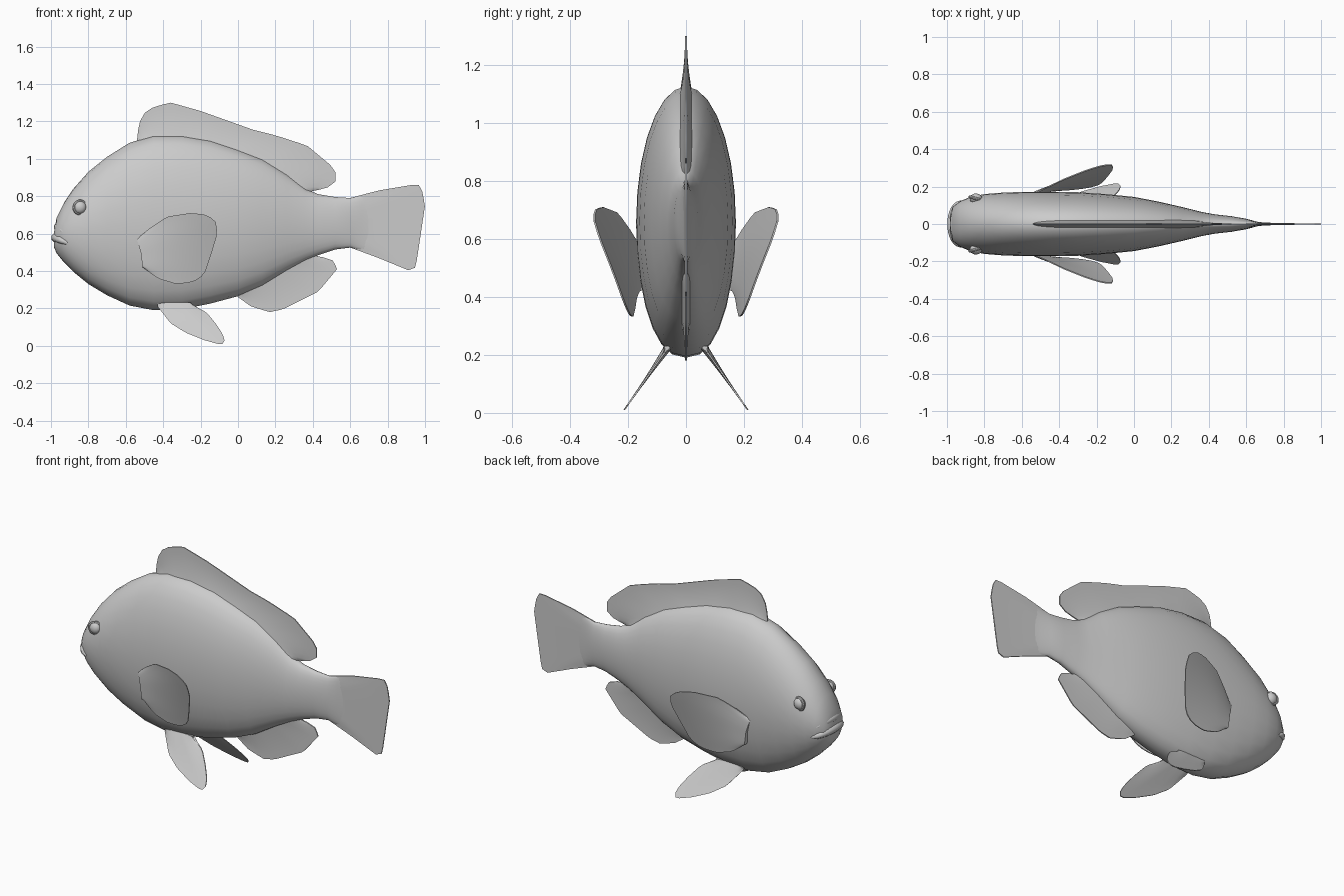
import bpy, bmesh, math
from mathutils import Vector

cube = bpy.data.objects.get("Cube")
if cube:
    bpy.data.objects.remove(cube, do_unlink=True)

grey = bpy.data.materials.new("plain grey")
grey.use_nodes = True
COLOUR = (0.6, 0.6, 0.6, 1)
grey.diffuse_color = COLOUR
grey.node_tree.nodes["Principled BSDF"].inputs["Base Color"].default_value = COLOUR


def finish(obj, angle=35):
    """Give the part its colour and soft shading with sharp edges kept."""
    obj.data.materials.append(grey)
    bpy.ops.object.select_all(action='DESELECT')
    obj.select_set(True)
    bpy.context.view_layer.objects.active = obj
    bpy.ops.object.shade_smooth_by_angle(angle=math.radians(angle))
    return obj


def mesh_object(name, bm):
    bmesh.ops.recalc_face_normals(bm, faces=bm.faces)
    mesh = bpy.data.meshes.new(name)
    bm.to_mesh(mesh)
    bm.free()
    obj = bpy.data.objects.new(name, mesh)
    bpy.context.collection.objects.link(obj)
    return finish(obj)


def resample(points, count):
    """Spread points evenly along a polyline."""
    pts = [Vector(p) for p in points]
    lengths = [(b - a).length for a, b in zip(pts, pts[1:])]
    result = []
    for i in range(count):
        d = sum(lengths) * i / (count - 1)
        k = 0
        while k < len(lengths) - 1 and d > lengths[k]:
            d -= lengths[k]
            k += 1
        result.append(pts[k].lerp(pts[k + 1], min(1, d / lengths[k])))
    return result


def fin(name, base, edge, thick, bend=lambda x, z: 0, side=1, count=30, rows=6):
    """Tapered blade between a root line and an outer edge, given as (x, z)."""
    root, rim = resample(base, count), resample(edge, count)
    bm = bmesh.new()
    sheets = []
    for face_side in (-1, 1):
        sheet = []
        for r in range(rows + 1):
            t = r / rows
            half = thick * (1 - t) ** 2 + 0.003
            line = []
            for a, b in zip(root, rim):
                x, z = a.lerp(b, t)
                line.append(bm.verts.new((x, side * (bend(x, z) + face_side * half), z)))
            sheet.append(line)
        for lo, hi in zip(sheet, sheet[1:]):
            for i in range(count - 1):
                bm.faces.new((lo[i], lo[i + 1], hi[i + 1], hi[i]))
        sheets.append(sheet)

    # Close the blade all around its border
    def border(s):
        return (s[0] + [row[-1] for row in s[1:]] + s[-1][-2::-1]
                + [row[0] for row in s[-2:0:-1]])
    one, two = border(sheets[0]), border(sheets[1])
    for i in range(len(one)):
        j = (i + 1) % len(one)
        bm.faces.new((one[i], one[j], two[j], two[i]))
    return mesh_object(name, bm)


# Body: oval sections as (x, bottom, top, half width)
STATIONS = [
    (-.985, .53, .60, .045), (-.97, .495, .685, .09), (-.93, .445, .765, .122),
    (-.88, .395, .84, .143), (-.8, .33, .93, .16), (-.7, .27, 1.01, .168),
    (-.58, .215, 1.085, .172), (-.45, .19, 1.125, .172), (-.3, .195, 1.125, .17),
    (-.15, .225, 1.1, .16), (0, .265, 1.05, .145), (.13, .32, 1, .12),
    (.26, .4, .92, .09), (.36, .455, .84, .065), (.43, .485, .81, .052),
    (.52, .515, .795, .042), (.6, .525, .79, .028), (.66, .51, .805, .012),
    (.72, .49, .82, .005),
]
SIDES = 28
bm = bmesh.new()
rings = []
for x, low, high, width in STATIONS:
    ring = []
    for k in range(SIDES):
        a = math.tau * k / SIDES
        c = math.cos(a)
        fullness = 0.85 if math.sin(a) < 0 else 1
        y = math.copysign(abs(c) ** fullness, c) * width
        ring.append(bm.verts.new((x, y, (low + high) / 2 + math.sin(a) * (high - low) / 2)))
    rings.append(ring)
for a, b in zip(rings, rings[1:]):
    for k in range(SIDES):
        n = (k + 1) % SIDES
        bm.faces.new((a[k], a[n], b[n], b[k]))
bm.faces.new(rings[0])
bm.faces.new(rings[-1])
mesh_object("body", bm)

# Fins on the centre line
fin("dorsal_fin",
    [(-.52, 1.07), (-.4, 1.1), (-.2, 1.09), (0, 1.03), (.2, .94), (.36, .81)],
    [(-.54, 1.1), (-.53, 1.19), (-.49, 1.26), (-.44, 1.28), (-.36, 1.3), (-.2, 1.255),
     (.08, 1.155), (.2, 1.125), (.37, 1.07), (.52, .945), (.52, .875), (.47, .84), (.38, .825)],
    .02)
fin("anal_fin",
    [(0, .29), (.13, .35), (.26, .43), (.4, .5)],
    [(0, .26), (.07, .21), (.17, .18), (.24, .195), (.43, .29), (.53, .41),
     (.51, .455), (.45, .475), (.4, .48)], .014)
fin("tail_fin",
    [(.6, .78), (.6, .535)],
    [(.6, .79), (.75, .83), (.96, .865), (.98, .85), (1, .75), (.97, .55), (.95, .42),
     (.92, .4), (.75, .47), (.6, .525)], .008)


# Paired fins flare outward from the body
def pectoral_bend(x, z):
    u = max(0, (x + .54) / .43)
    return .155 + u ** .75 * (.05 + .13 * (z - .33) / .38)


def pelvic_bend(x, z):
    return .08 + (.2 - z) * .7


for label, side in (("left", -1), ("right", 1)):
    fin(label + "_pectoral_fin",
        [(-.54, .57), (-.52, .5), (-.51, .42)],
        [(-.53, .58), (-.47, .63), (-.38, .69), (-.25, .71), (-.17, .7), (-.12, .67),
         (-.11, .6), (-.14, .5), (-.18, .38), (-.24, .34), (-.33, .33), (-.43, .36), (-.51, .42)],
        .01, pectoral_bend, side)
    fin(label + "_pelvic_fin",
        [(-.43, .225), (-.35, .235), (-.25, .23)],
        [(-.43, .21), (-.36, .12), (-.28, .07), (-.18, .03), (-.09, 0.005), (-.07, .02),
         (-.08, .06), (-.12, .12), (-.17, .18), (-.21, .2), (-.25, .21)],
        .014, pelvic_bend, side)

    # Eye: a bulging ball inside a low socket rim
    spot = Vector((-.845, side * .136, .74))
    bpy.ops.mesh.primitive_uv_sphere_add(segments=16, ring_count=10, radius=.034, location=spot)
    eye = bpy.context.object
    eye.name = label + "_eye"
    eye.scale.y = .8
    finish(eye)
    bpy.ops.mesh.primitive_torus_add(major_segments=20, minor_segments=8, major_radius=.034,
                                     minor_radius=.008, location=spot,
                                     rotation=(math.pi / 2, 0, -side * .3))
    bpy.context.object.name = label + "_eye_rim"
    finish(bpy.context.object)


# Lips: tapered rolls wrapped around the snout
def lip(name, front, height, drop, radius):
    curve = bpy.data.curves.new(name, 'CURVE')
    curve.dimensions = '3D'
    curve.bevel_depth = radius
    curve.bevel_resolution = 2
    curve.use_fill_caps = True
    spline = curve.splines.new('POLY')
    steps = 16
    spline.points.add(steps)
    for i, point in enumerate(spline.points):
        t = 2 * i / steps - 1
        point.co = (front + .065 * t * t, .115 * math.sin(t * math.pi / 2), height - drop * t * t, 1)
        point.radius = 1 - .6 * t * t
    obj = bpy.data.objects.new(name, curve)
    bpy.context.collection.objects.link(obj)
    bpy.ops.object.select_all(action='DESELECT')
    obj.select_set(True)
    bpy.context.view_layer.objects.active = obj
    bpy.ops.object.convert(target='MESH')
    finish(bpy.context.object, 60)


lip("upper_lip", -.963, .635, .05, .022)
lip("lower_lip", -.975, .578, .03, .025)
